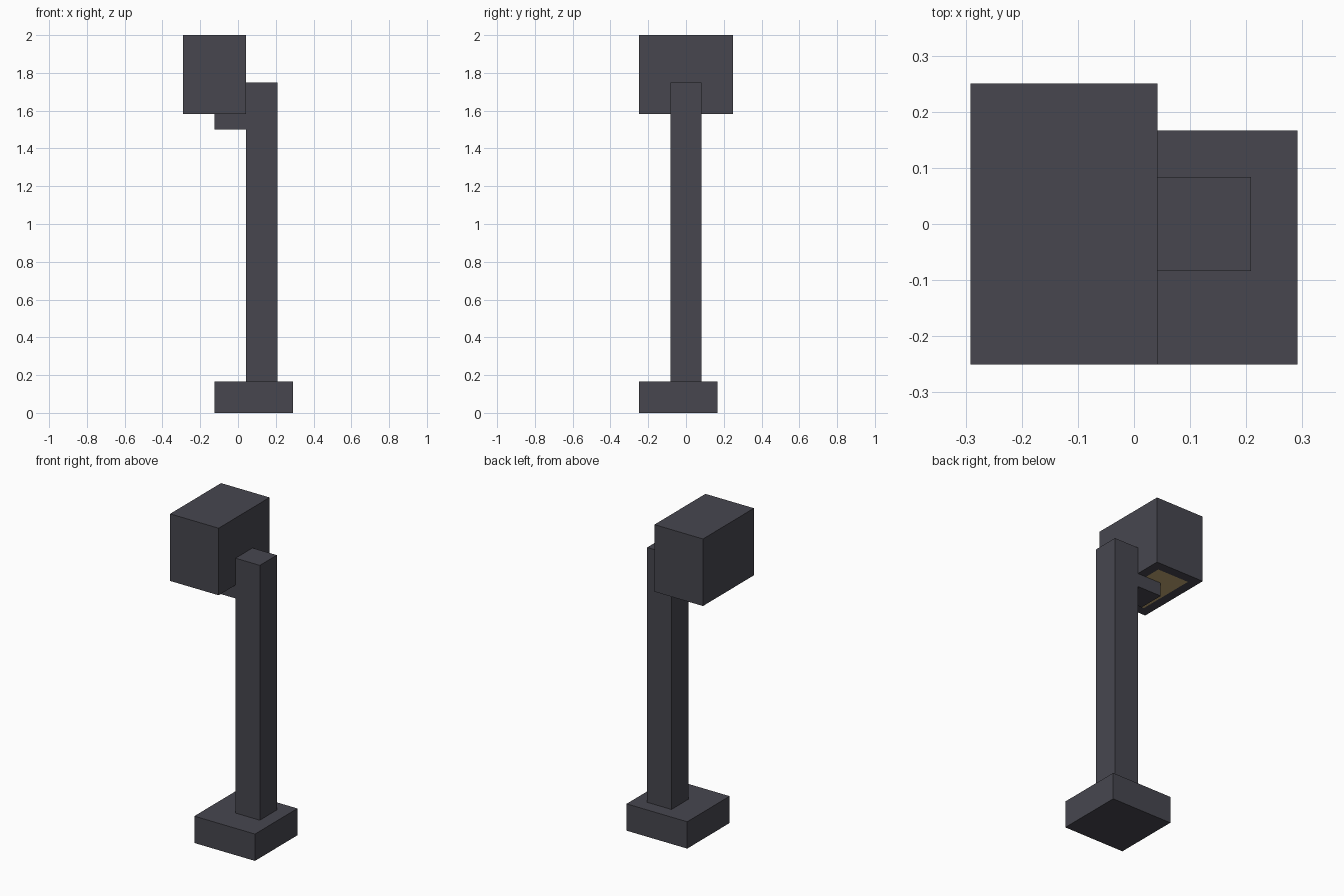
import bpy
import bmesh

cube = bpy.data.objects.get("Cube")
if cube:
    bpy.data.objects.remove(cube, do_unlink=True)

U = 1 / 12  # block unit that all parts follow


def make_material(name, rgb):
    mat = bpy.data.materials.new(name)
    mat.use_nodes = True
    color = (*rgb, 1.0)
    mat.diffuse_color = color
    for node in mat.node_tree.nodes:
        if node.type == 'BSDF_PRINCIPLED':
            node.inputs["Base Color"].default_value = color
    return mat


dark_metal = make_material("dark grey metal", (0.063, 0.062, 0.078))
warm_glow = make_material("warm lamp glass", (0.55, 0.40, 0.18))


def box(name, low, high, inset_bottom=0):
    """Box between two corners in block units, with an optional glowing panel below."""
    bm = bmesh.new()
    bmesh.ops.create_cube(bm, size=1)
    for v in bm.verts:
        v.co = [U * (h if c > 0 else l) for c, l, h in zip(v.co, low, high)]
    bm.normal_update()
    if inset_bottom:
        bottom = min(bm.faces, key=lambda f: f.normal.z)
        bmesh.ops.inset_region(bm, faces=[bottom], thickness=inset_bottom * U)
        bottom.material_index = 1
    mesh = bpy.data.meshes.new(name)
    bm.to_mesh(mesh)
    bm.free()
    mesh.materials.append(dark_metal)
    if inset_bottom:
        mesh.materials.append(warm_glow)
    obj = bpy.data.objects.new(name, mesh)
    bpy.context.collection.objects.link(obj)
    return obj


# Foot and post
box("base", (-1.5, -3, 0), (3.5, 2, 2))
box("post", (0.5, -1, 2), (2.5, 1, 21))

# Bracket carrying the lamp head
box("bracket_arm", (-1.5, -1, 18), (0.5, 1, 20))

# Lamp head with a glowing panel set into its underside
box("lamp_head", (-3.5, -3, 19), (0.5, 3, 24), inset_bottom=1)
